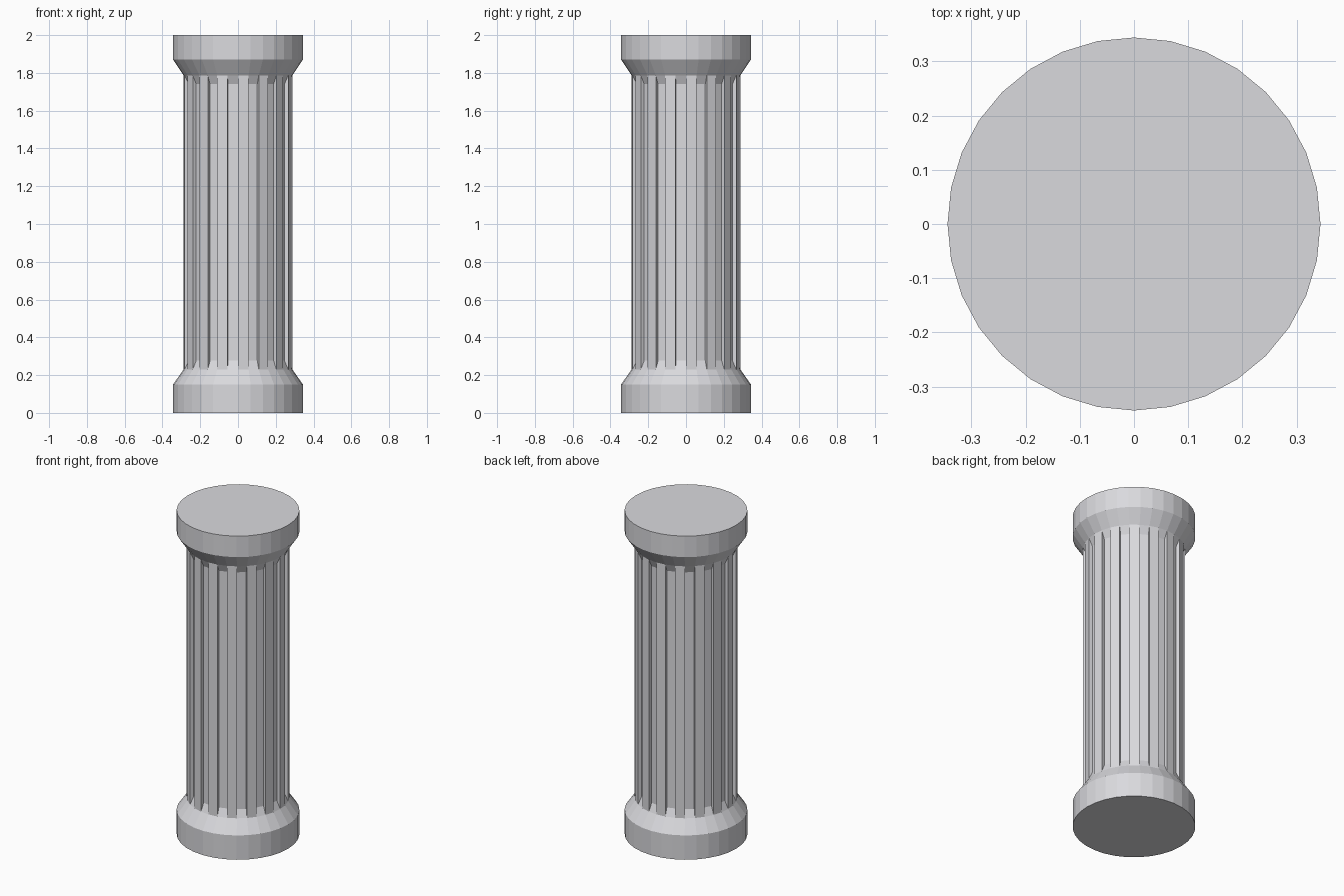
import bpy, bmesh, math

if "Cube" in bpy.data.objects:
    bpy.data.objects.remove(bpy.data.objects["Cube"])

SIDES = 32
R_END, R_SHAFT, R_FLUTE = 0.344, 0.288, 0.266
Z_LOW, Z_HIGH, FLUTE_RISE = 0.23, 1.787, 0.047

stone = bpy.data.materials.new("pale grey stone")
stone.diffuse_color = (0.70, 0.70, 0.73, 1)
stone.use_nodes = True
stone.node_tree.nodes["Principled BSDF"].inputs["Base Color"].default_value = stone.diffuse_color


def ring(bm, r, z):
    step = 2 * math.pi / SIDES
    return [bm.verts.new((r * math.cos(i * step), r * math.sin(i * step), z))
            for i in range(SIDES)]


def finish(bm, name):
    mesh = bpy.data.meshes.new(name)
    bm.to_mesh(mesh)
    bm.free()
    mesh.materials.append(stone)
    bpy.context.collection.objects.link(bpy.data.objects.new(name, mesh))


def end_block(name, profile, cap_bottom):
    """Round block lofted upward through (radius, height) rings, closed at its outer end."""
    bm = bmesh.new()
    rings = [ring(bm, r, z) for r, z in profile]
    for a, b in zip(rings, rings[1:]):
        for i in range(SIDES):
            j = (i + 1) % SIDES
            bm.faces.new((a[i], a[j], b[j], b[i]))
    bm.faces.new(rings[0][::-1] if cap_bottom else rings[-1])
    finish(bm, name)


# Base and capital, each with a sloped collar
end_block("base", [(R_END, 0), (R_END, 0.15), (R_SHAFT, Z_LOW)], True)
end_block("capital", [(R_SHAFT, Z_HIGH), (R_END, 1.87), (R_END, 2)], False)

# Shaft: alternate sides stay flat, the others are sunk as flutes
bm = bmesh.new()
lo, hi = ring(bm, R_SHAFT, Z_LOW), ring(bm, R_SHAFT, Z_HIGH)
in_lo = ring(bm, R_FLUTE, Z_LOW + FLUTE_RISE)
in_hi = ring(bm, R_FLUTE, Z_HIGH - FLUTE_RISE)
for i in range(SIDES):
    j = (i + 1) % SIDES
    if i % 2 == 0:
        bm.faces.new((lo[i], lo[j], hi[j], hi[i]))
    else:
        bm.faces.new((in_lo[i], in_lo[j], in_hi[j], in_hi[i]))   # flute floor
        bm.faces.new((lo[i], lo[j], in_lo[j], in_lo[i]))         # sloped ends
        bm.faces.new((in_hi[i], in_hi[j], hi[j], hi[i]))
        bm.faces.new((lo[i], in_lo[i], in_hi[i], hi[i]))         # side walls
        bm.faces.new((in_lo[j], lo[j], hi[j], in_hi[j]))
finish(bm, "fluted_shaft")
